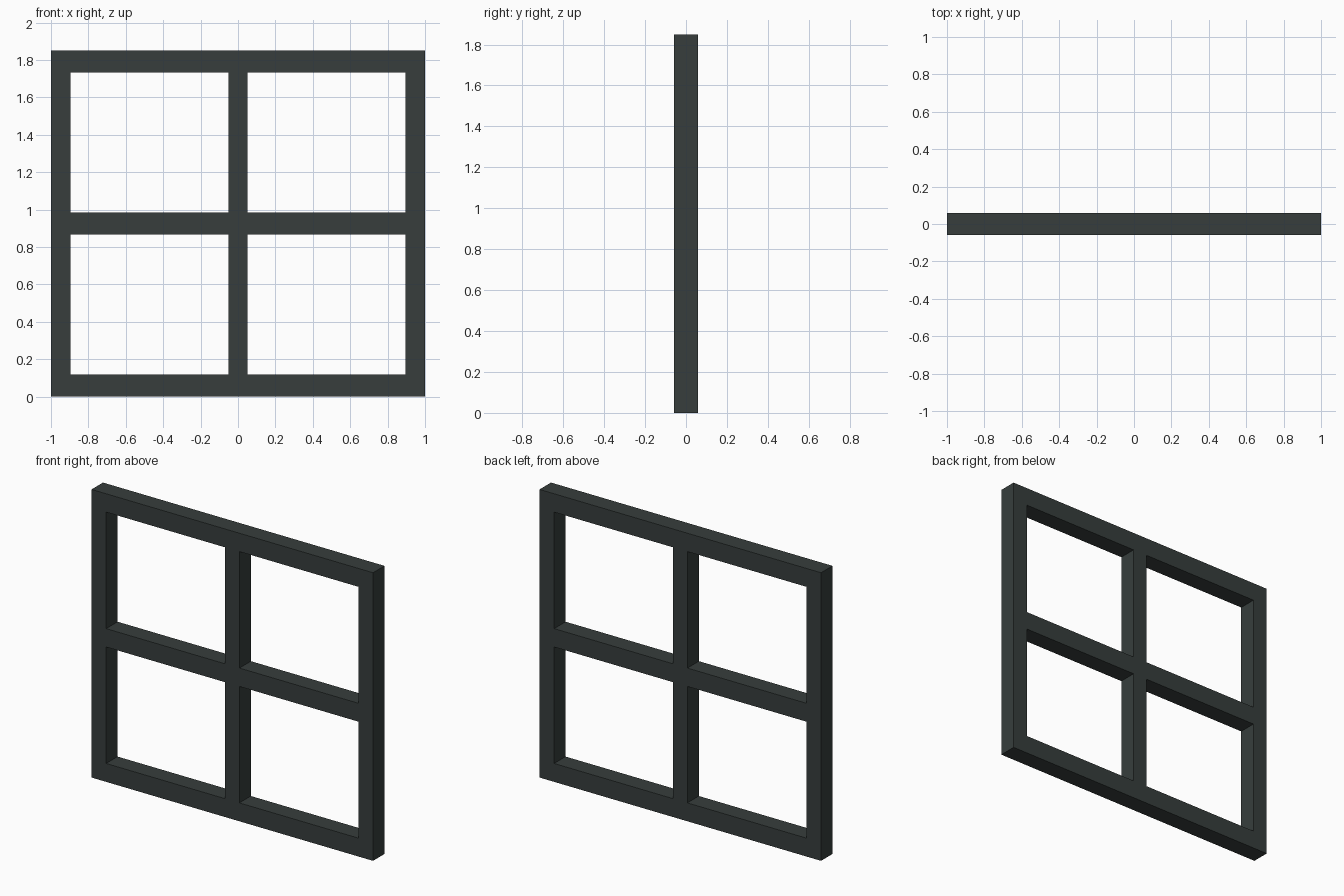
import bpy, bmesh

if "Cube" in bpy.data.objects:
    bpy.data.objects.remove(bpy.data.objects["Cube"])

# Dimensions of the window frame
DEPTH = 0.116
XS = [-1.0, -0.896, -0.051, 0.051, 0.896, 1.0]      # stiles and centre mullion
ZS = [0.0, 0.118, 0.866, 0.984, 1.732, 1.85]        # bottom, middle and top rails

mat = bpy.data.materials.new("dark grey green paint")
mat.diffuse_color = (0.038, 0.048, 0.046, 1.0)
mat.use_nodes = True
mat.node_tree.nodes["Principled BSDF"].inputs["Base Color"].default_value = mat.diffuse_color

# Front outline: grid of cells, leaving the four panes open
bm = bmesh.new()
grid = [[bm.verts.new((x, -DEPTH / 2, z)) for z in ZS] for x in XS]
for i in range(5):
    for j in range(5):
        if i % 2 == 1 and j % 2 == 1:
            continue
        bm.faces.new((grid[i][j], grid[i + 1][j], grid[i + 1][j + 1], grid[i][j + 1]))

# Extrude to the back, keeping the front faces
res = bmesh.ops.extrude_face_region(bm, geom=bm.faces[:], use_keep_orig=True)
back = [g for g in res["geom"] if isinstance(g, bmesh.types.BMVert)]
bmesh.ops.translate(bm, verts=back, vec=(0, DEPTH, 0))
bmesh.ops.recalc_face_normals(bm, faces=bm.faces[:])

mesh = bpy.data.meshes.new("window_frame")
bm.to_mesh(mesh)
bm.free()
mesh.materials.append(mat)
frame = bpy.data.objects.new("window_frame", mesh)
bpy.context.collection.objects.link(frame)
